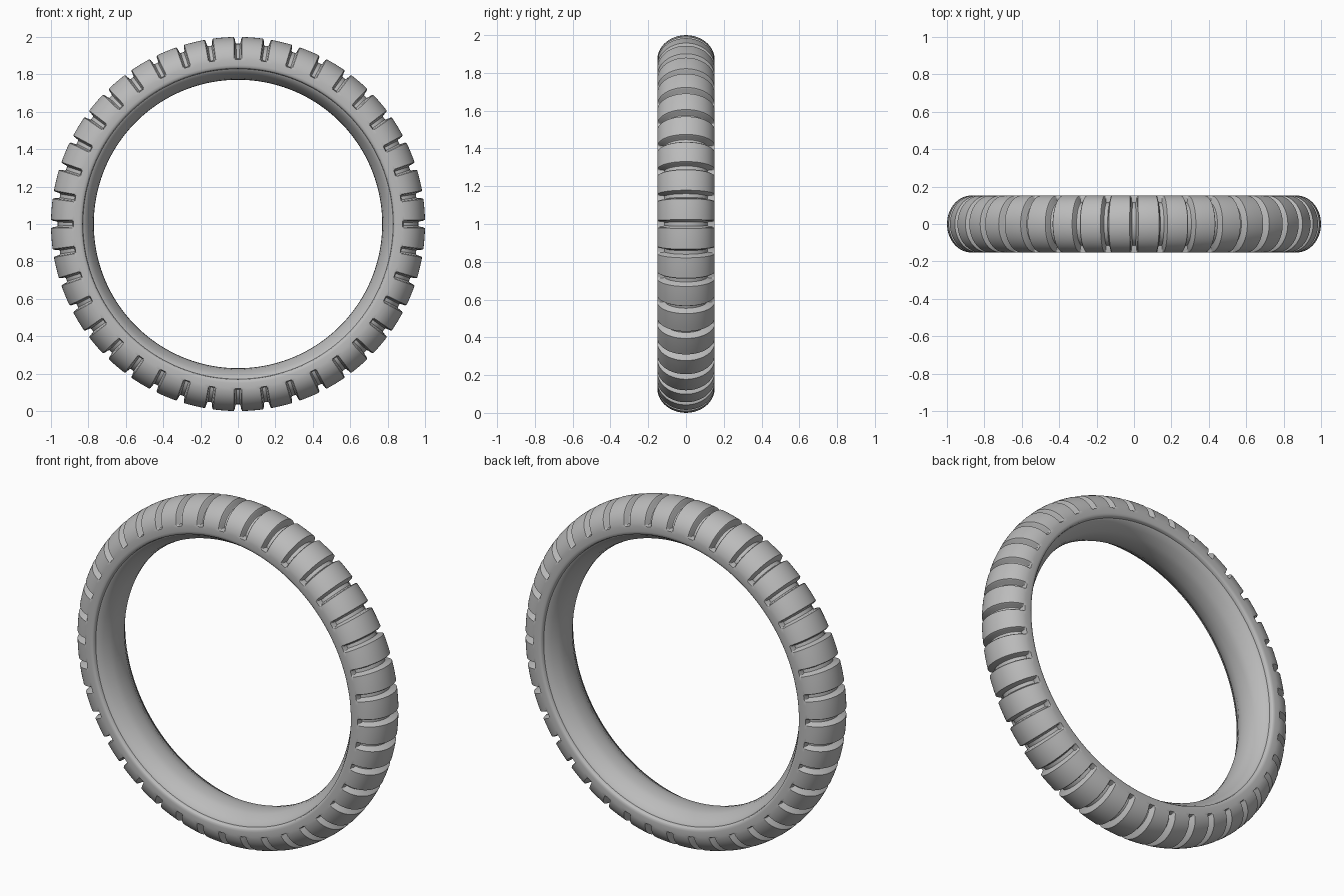
import bpy, bmesh
from math import sin, cos, pi, radians
from mathutils import Vector

cube = bpy.data.objects.get("Cube")
if cube:
    bpy.data.objects.remove(cube, do_unlink=True)

HALF_WIDTH, SHOULDER, CROWN = 0.152, 0.87, 0.13
BLOCKS, DEPTH = 40, 0.036

rubber = bpy.data.materials.new("grey rubber")
rubber.use_nodes = True
grey = (0.5, 0.5, 0.5, 1)
rubber.diffuse_color = grey
rubber.node_tree.nodes["Principled BSDF"].inputs["Base Color"].default_value = grey

# Cross-section: (width, radius), inward direction and groove strength
section = []
half = [0, 4.5, 6, 7.5, 9, 12] + list(range(18, 90, 6))
for deg in half + [90] + [180 - d for d in reversed(half)]:
    t = radians(deg)
    point = Vector((HALF_WIDTH * cos(t), SHOULDER + CROWN * sin(t)))
    inward = -Vector((cos(t) / HALF_WIDTH, sin(t) / CROWN)).normalized()
    strength = min(1, max(0, (min(deg, 180 - deg) - 4.5) / 4.5))
    section.append((point, inward, strength))

# Sidewall, bead lip and the sloped inner band
bead = [(0.152, 0.85), (0.150, 0.838), (0.145, 0.832), (0.130, 0.829),
        (0.126, 0.820), (0.10, 0.802), (0.065, 0.780), (0.03, 0.773)]
inner = [(-w, r) for w, r in bead] + [(0, 0.771)] + bead[::-1]
section += [(Vector(p), Vector((0, 0)), 0) for p in inner]

# Angular steps over one tread pitch, with the groove depth at each
side = [(0.010, 1), (0.014, 0.85), (0.018, 0.2), (0.023, 0), (0.05, 0)]
pitch = [(-a, d) for a, d in reversed(side)] + [(0, 1)] + side + [(pi / BLOCKS, 0)]

# Sweep the section around the axle
bm = bmesh.new()
rings = []
for i in range(BLOCKS):
    for offset, cut in pitch:
        a = 2 * pi * i / BLOCKS + offset
        ring = []
        for point, inward, strength in section:
            w, r = point + inward * DEPTH * cut * strength
            ring.append(bm.verts.new((r * sin(a), w, 1 + r * cos(a))))
        rings.append(ring)
n = len(section)
for i, ring in enumerate(rings):
    following = rings[(i + 1) % len(rings)]
    for j in range(n):
        k = (j + 1) % n
        bm.faces.new((ring[j], ring[k], following[k], following[j]))
bmesh.ops.recalc_face_normals(bm, faces=bm.faces)

mesh = bpy.data.meshes.new("tyre")
bm.to_mesh(mesh)
bm.free()
mesh.materials.append(rubber)
tyre = bpy.data.objects.new("tyre", mesh)
bpy.context.collection.objects.link(tyre)
bpy.context.view_layer.objects.active = tyre
tyre.select_set(True)
bpy.ops.object.shade_smooth_by_angle(angle=radians(40))
